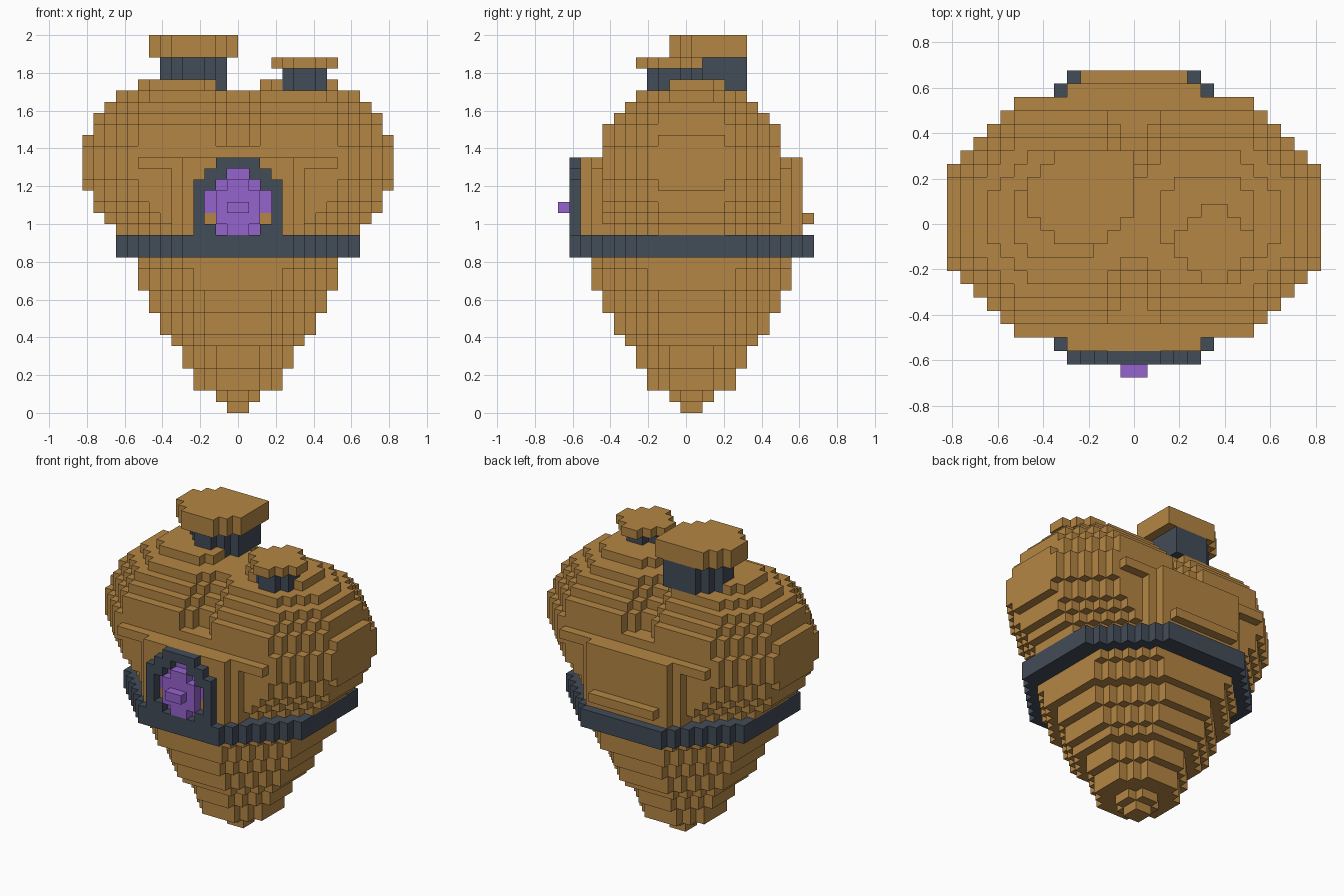
import bpy, bmesh

cube = bpy.data.objects.get("Cube")
if cube:
    bpy.data.objects.remove(cube, do_unlink=True)

U = 2 / 34          # block size
cells = {}          # (x, y, layer) -> part name


def material(name, rgb):
    m = bpy.data.materials.new(name)
    m.use_nodes = True
    m.diffuse_color = (*rgb, 1)
    m.node_tree.nodes["Principled BSDF"].inputs["Base Color"].default_value = (*rgb, 1)
    return m


gold = material("gold", (0.46, 0.24, 0.058))
slate = material("slate", (0.055, 0.072, 0.097))
violet = material("violet", (0.30, 0.125, 0.61))


def slab(part, layers, x0, x1, y0, y1, cut=0, keep_back_corner=False):
    """Fill a block of cells; cut trims the corners of the plan diagonally."""
    for k in layers:
        for x in range(x0, x1):
            for y in range(y0, y1):
                dx, dy = min(x - x0, x1 - 1 - x), min(y - y0, y1 - 1 - y)
                corner = keep_back_corner and 2 * x > x0 + x1 and 2 * y > y0 + y1
                if dx + dy >= cut or corner:
                    cells[x, y, k] = part


def ring(part, layers, w, d, s):
    """Octagonal plan with half width w, half depth d and corner limit s."""
    slab(part, layers, -w, w, 1 - d, d + 1, w + d - s)


# Pointed lower body
halves = [1, 2, 4, 4, 5, 5, 6, 7, 7, 8, 8, 9, 9, 9]
for k, h in enumerate(halves):
    ring("lower_body", [k], h, h, max(2, round(1.42 * h)) + (k == 13))

# Upper body widens and rounds over: half width, half depth, corner limit
upper = [(11, 8, 14), (12, 8, 15), (13, 8, 16), (13, 8, 17), (14, 8, 17),
         (14, 8, 18), (14, 8, 18), (14, 8, 18), (14, 8, 17), (13, 8, 17),
         (13, 7, 16), (12, 6, 15), (11, 5, 13)]
for k, (w, d, s) in enumerate(upper, 16):
    ring("upper_body", [k], w, d, s)

# Cleft between the two lobes
for x, y, k in list(cells):
    depth = upper[k - 16][1] if k >= 24 else 99
    row = y if y > 0 else 1 - y
    if -2 <= x < 2 and row > depth - (2 if -1 <= x < 1 else 1):
        del cells[x, y, k]

# Lobe crowns
for x0 in (-9, 2):
    slab("lobe_crown", [29], x0, x0 + 7, -2, 4, 1)

# Raised front and back panels with a wider top rail
slab("panel", range(16, 22), -6, 6, -8, 10)
slab("panel", [22], -9, 9, -8, 10)
slab("panel", range(16, 23), -5, 5, -9, 11)
slab("back_shelf", [17], -4, 4, 11, 12)

# Belt
ring("belt", (14, 15), 11, 11, 16)

# Arched frame around the gem, open in the middle
for k, outer, inner in zip(range(16, 23), (4, 4, 4, 4, 4, 3, 2), (2, 3, 3, 3, 2, 1, 0)):
    slab("arch", [k], -outer, -inner, -10, -9)
    slab("arch", [k], inner, outer, -10, -9)

# Gem, stepping forward to a small stud
for k, w in zip(range(16, 22), (2, 2, 3, 3, 2, 1)):
    slab("gem", [k], -w, w, -9, -8)
for k, w in zip(range(16, 21), (1, 2, 2, 2, 1)):
    slab("gem", [k], -w, w, -10, -9)
slab("gem", [18], -1, 1, -11, -10)

# Tall and short pipes with caps
slab("tall_pipe", range(29, 32), -7, -1, 0, 6, 2, True)
slab("tall_cap", (32, 33), -8, 0, -1, 6, 2, True)
slab("short_pipe", (29, 30), 4, 8, -3, 1, 1)
slab("short_cap", [31], 3, 9, -4, 2, 2)

# Turn each part into a mesh of its exposed faces
colours = {"belt": slate, "arch": slate, "tall_pipe": slate,
           "short_pipe": slate, "gem": violet}


def build(part):
    bm = bmesh.new()
    corners = {}

    def vert(p):
        if p not in corners:
            corners[p] = bm.verts.new((p[0] * U, (p[1] - 0.5) * U, p[2] * U))
        return corners[p]

    for cell, name in cells.items():
        if name != part:
            continue
        for axis in range(3):
            a, b = (axis + 1) % 3, (axis + 2) % 3
            for side in (0, 1):
                near = list(cell)
                near[axis] += 2 * side - 1
                if tuple(near) in cells:
                    continue
                loop = []
                for da, db in ((0, 0), (1, 0), (1, 1), (0, 1)):
                    p = list(cell)
                    p[axis] += side
                    p[a] += da
                    p[b] += db
                    loop.append(vert(tuple(p)))
                bm.faces.new(loop if side else loop[::-1])
    mesh = bpy.data.meshes.new(part)
    bm.to_mesh(mesh)
    bm.free()
    mesh.materials.append(colours.get(part, gold))
    bpy.context.collection.objects.link(bpy.data.objects.new(part, mesh))


for part in sorted(set(cells.values())):
    build(part)
